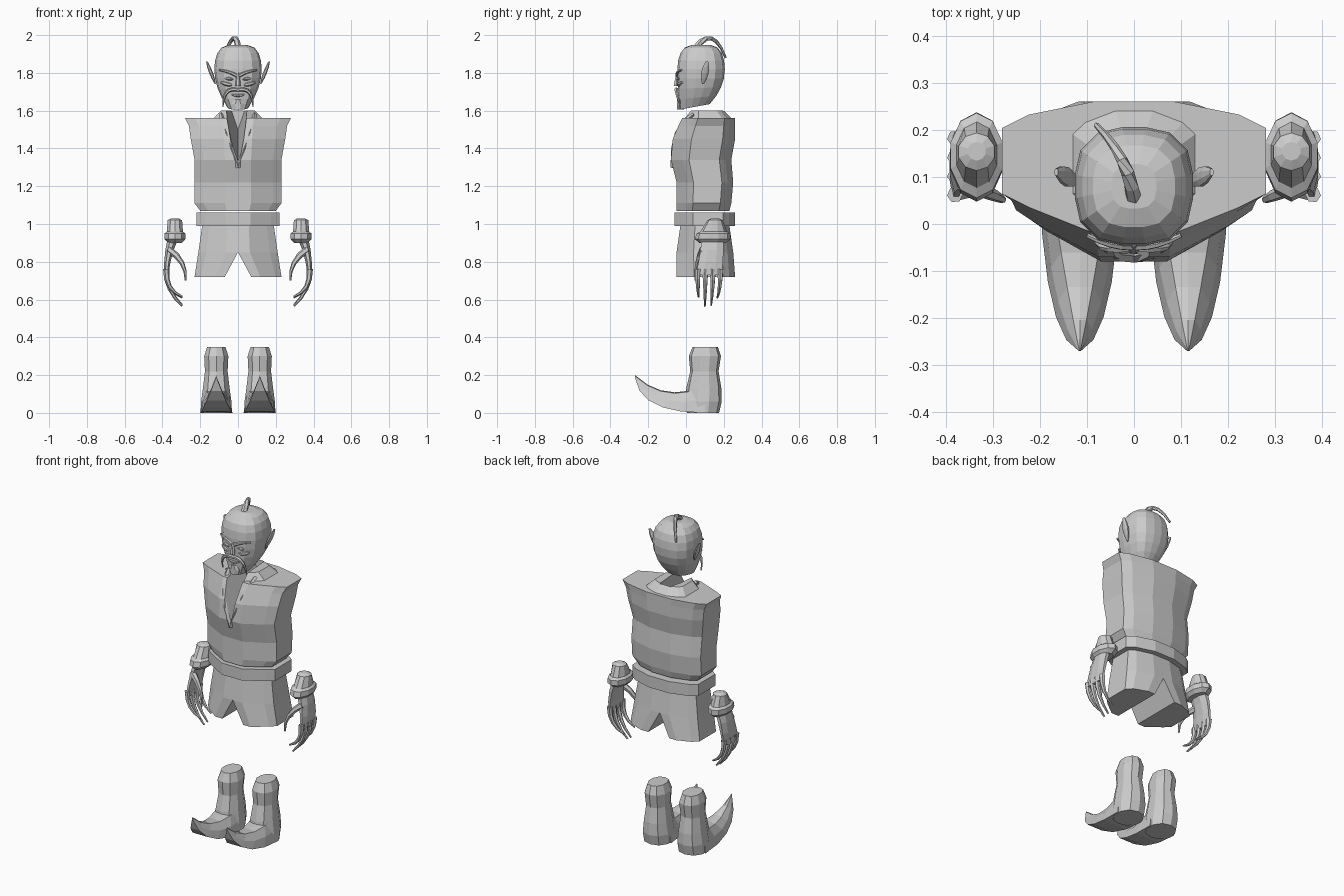
import bpy, bmesh
from math import sin, cos, pi
from mathutils import Vector

default_cube = bpy.data.objects.get("Cube")
if default_cube:
    bpy.data.objects.remove(default_cube, do_unlink=True)

grey = (0.6, 0.6, 0.6, 1)
clay = bpy.data.materials.new("plain_grey")
clay.use_nodes = True
clay.diffuse_color = grey
clay.node_tree.nodes["Principled BSDF"].inputs["Base Color"].default_value = grey


def loft(name, rings, side=1):
    """Skin a list of equal-length point rings and cap both ends."""
    bm = bmesh.new()
    loops = [[bm.verts.new((p[0] * side, p[1], p[2])) for p in ring] for ring in rings]
    count = len(loops[0])
    for lower, upper in zip(loops, loops[1:]):
        for i in range(count):
            j = (i + 1) % count
            bm.faces.new((lower[i], lower[j], upper[j], upper[i]))
    bm.faces.new(loops[0])
    bm.faces.new(loops[-1])
    bmesh.ops.remove_doubles(bm, verts=bm.verts, dist=0.0001)
    bmesh.ops.recalc_face_normals(bm, faces=bm.faces)
    mesh = bpy.data.meshes.new(name)
    bm.to_mesh(mesh)
    bm.free()
    mesh.materials.append(clay)
    part = bpy.data.objects.new(name, mesh)
    bpy.context.collection.objects.link(part)
    return part


def pair(name, rings):
    """Build a part on the left and mirror it to the right."""
    loft("left_" + name, rings)
    loft("right_" + name, rings, side=-1)


def oval(x, y, z, half_width, half_depth, sides=8, power=2, tilt=0):
    """Horizontal superellipse ring, optionally rising towards the back."""
    ring = []
    for i in range(sides):
        angle = 2 * pi * (i + 0.5) / sides
        c, s = cos(angle), sin(angle)
        k = (abs(c) ** power + abs(s) ** power) ** (-1 / power)
        ring.append((x + half_width * c * k, y + half_depth * s * k, z + tilt * s * k))
    return ring


def bezier(start, control, end, t):
    start, control, end = Vector(start), Vector(control), Vector(end)
    return start.lerp(control, t).lerp(control.lerp(end, t), t)


def tube(start, control, end, thick, thin, bulge=0, steps=4, sides=6):
    """Rings along a curved path, tapering from thick to thin."""
    rings = []
    for step in range(steps + 1):
        t = step / steps
        centre = bezier(start, control, end, t)
        forward = Vector(control).lerp(Vector(end), t) - Vector(start).lerp(Vector(control), t)
        across = forward.cross(Vector((0.1, 1, 0))).normalized()
        up = forward.cross(across).normalized()
        radius = thick + (thin - thick) * t + bulge * sin(pi * t)
        angles = [2 * pi * k / sides for k in range(sides)]
        rings.append([centre + radius * (across * cos(a) + up * sin(a)) for a in angles])
    return rings


# Half outline of the trunk as width and depth fractions, front to back
HALF = [(0, 0), (.3, 0), (.8, .2), (1, .3), (1, .8), (.8, .9), (.3, 1), (0, 1)]


def half_ring(z, width, front, back, gap=0):
    return [(gap + (width - gap) * u, front + (back - front) * v, z) for u, v in HALF]


def trunk_ring(z, width, front, back):
    half = half_ring(z, width, front, back)
    return half + [(-x, y, height) for x, y, height in half[-2:0:-1]]


# Sleeveless vest
vest_rows = [(1.07, .2, -.05, .23), (1.11, .23, -.05, .24), (1.22, .23, -.05, .25),
             (1.34, .23, -.08, .24), (1.45, .25, -.07, .26), (1.52, .26, -.04, .26),
             (1.56, .28, -.02, .26), (1.56, .13, -.01, .24), (1.6, .09, .01, .2)]
vest = loft("vest", [trunk_ring(*row) for row in vest_rows])


# V neck, cut with a wedge whose floor rises to the back
def wedge_end(y, width, floor):
    top = 1.7
    return [(-width, y, top), (width, y, top), (0, y, floor)]


cutter = loft("neck_cutter", [wedge_end(-.2, .1, 1.2), wedge_end(.2, .07, 1.5)])
cutter.hide_render = True
cut = vest.modifiers.new("neck", "BOOLEAN")
cut.operation, cut.object, cut.solver = "DIFFERENCE", cutter, "EXACT"
bpy.context.view_layer.objects.active = vest
bpy.ops.object.modifier_apply(modifier=cut.name)
bpy.data.objects.remove(cutter, do_unlink=True)
pair("lapel", tube(start=(0, -.07, 1.3), control=(.08, -.08, 1.52), end=(.09, .04, 1.58),
                   thick=.012, thin=.012, sides=4))

# Belt and split trousers
belt_low, belt_high = 0.99, 1.06
loft("belt", [trunk_ring(z, .22, -.06, .26) for z in (belt_low, belt_high)])
pair("trouser_leg", [half_ring(belt_low, .19, -.03, .23), half_ring(.85, .21, -.05, .25),
                     half_ring(.72, .23, -.05, .26, gap=.07)])

# Head: a jaw that widens upwards, then a rounded dome
brow_z, head_y, head_width, head_depth = 1.82, 0.08, 0.126, 0.126
head_rings = []
for step in range(4):
    narrow = (1 - step / 4) ** 2
    head_rings.append(oval(0, head_y - .035 * narrow, brow_z - .2 * (1 - step / 4),
                           head_width - .07 * narrow, head_depth - .045 * narrow,
                           sides=16, power=2.8, tilt=.015 * narrow))
for step in range(5):
    angle = step / 4.4 * pi / 2
    shrink = cos(angle) ** 0.5
    head_rings.append(oval(0, head_y, brow_z + .13 * sin(angle),
                           head_width * shrink, head_depth * shrink, sides=16, power=2.8))
loft("head", head_rings)
loft("topknot", tube(start=(0, .05, 1.93), control=(-.01, .14, 2.06), end=(-.08, .21, 1.88),
                     thick=.018, thin=.006, steps=6))
ear_base, ear_tip = Vector((.12, .09, 1.74)), Vector((.165, .11, 1.86))
ear_rings = []
for step in range(5):
    spot = ear_base.lerp(ear_tip, step / 4)
    swell = sin(pi * (step + .4) / 5)
    ear_rings.append(oval(*spot, .012 * swell, .022 * swell))
pair("ear", ear_rings)

# Face details
loft("nose", tube(start=(0, -.042, 1.8), control=(0, -.05, 1.77), end=(0, -.05, 1.73),
                  thick=.007, thin=.015))
pair("brow", tube(start=(.006, -.047, 1.785), control=(.05, -.05, 1.81), end=(.1, -.024, 1.815),
                  thick=.01, thin=.005))
pair("eye", tube(start=(.02, -.042, 1.765), control=(.05, -.044, 1.77), end=(.07, -.037, 1.77),
                 thick=.002, thin=.002, bulge=.007))
pair("cheek", tube(start=(.03, -.04, 1.735), control=(.06, -.038, 1.74), end=(.09, -.02, 1.75),
                   thick=.005, thin=.005, bulge=.007))
pair("moustache", tube(start=(0, -.048, 1.71), control=(.08, -.06, 1.73), end=(.08, -.03, 1.62),
                       thick=.01, thin=.003, bulge=.003, steps=5))
loft("lower_lip", tube(start=(-.035, -.043, 1.685), control=(0, -.05, 1.675),
                       end=(.035, -.043, 1.685), thick=.002, thin=.002, bulge=.006))
loft("chin_beard", [oval(0, -.03, z, width, .02)
                    for z, width in ((1.66, .02), (1.635, .038), (1.605, .028))])

# Cuffs and hands
cuff_rows = [(1.03, .02, .02), (1.02, .04, .04), (.96, .045, .07),
             (.95, .058, .09), (.92, .058, .095), (.9, .04, .07)]
pair("cuff", [oval(.334, .04 + z / 9, z, width, depth, sides=10)
              for z, width, depth in cuff_rows])
palm_rings = []
for step in range(4):
    t = step / 3
    centre = bezier((.345, .14, .92), (.375, .14, .84), (.38, .12, .73), t)
    palm_rings.append(oval(*centre, .03 - .018 * t, .062 + .012 * t))
pair("palm", palm_rings)
for number, tip in enumerate((.615, .565, .57, .61)):
    root_y = .062 + .04 * number
    tip_y = .067 + .033 * number
    pair("finger_" + "abcd"[number], tube(start=(.38, root_y, .76), control=(.385, root_y, .65),
                                          end=(.295, tip_y, tip), thick=.017, thin=.005))
pair("thumb", tube(start=(.365, .09, .865), control=(.27, .05, .8), end=(.277, .05, .7),
                   thick=.02, thin=.005))

# Boots with upturned toes
foot_x = 0.115
shaft_rows = [(0, .08, .085), (.06, .083, .097), (.13, .073, .093),
              (.22, .062, .075), (.3, .066, .085), (.35, .05, .067)]
pair("boot_shaft", [oval(foot_x, .09 + z / 30, z, width, depth, sides=10, power=2.3)
                    for z, width, depth in shaft_rows])
toe_rings = []
for step in range(6):
    t = step / 5.1
    sole = bezier((0, .1, 0), (0, -.25, 0), (0, -.27, .19), t)
    ridge = bezier((0, .1, .14), (0, -.115, .045), (0, -.275, .2), t)
    middle = (sole + ridge) / 2
    sole_width, ridge_width = .085 * (1 - t ** 1.7), .065 * (1 - t)
    outline = [(sole_width, sole), (sole_width * .9, middle), (ridge_width, ridge)]
    toe_rings.append([(foot_x + width, p.y, p.z) for width, p in outline]
                     + [(foot_x, ridge.y, ridge.z + .005)]
                     + [(foot_x - width, p.y, p.z) for width, p in reversed(outline)])
pair("boot_toe", toe_rings)
